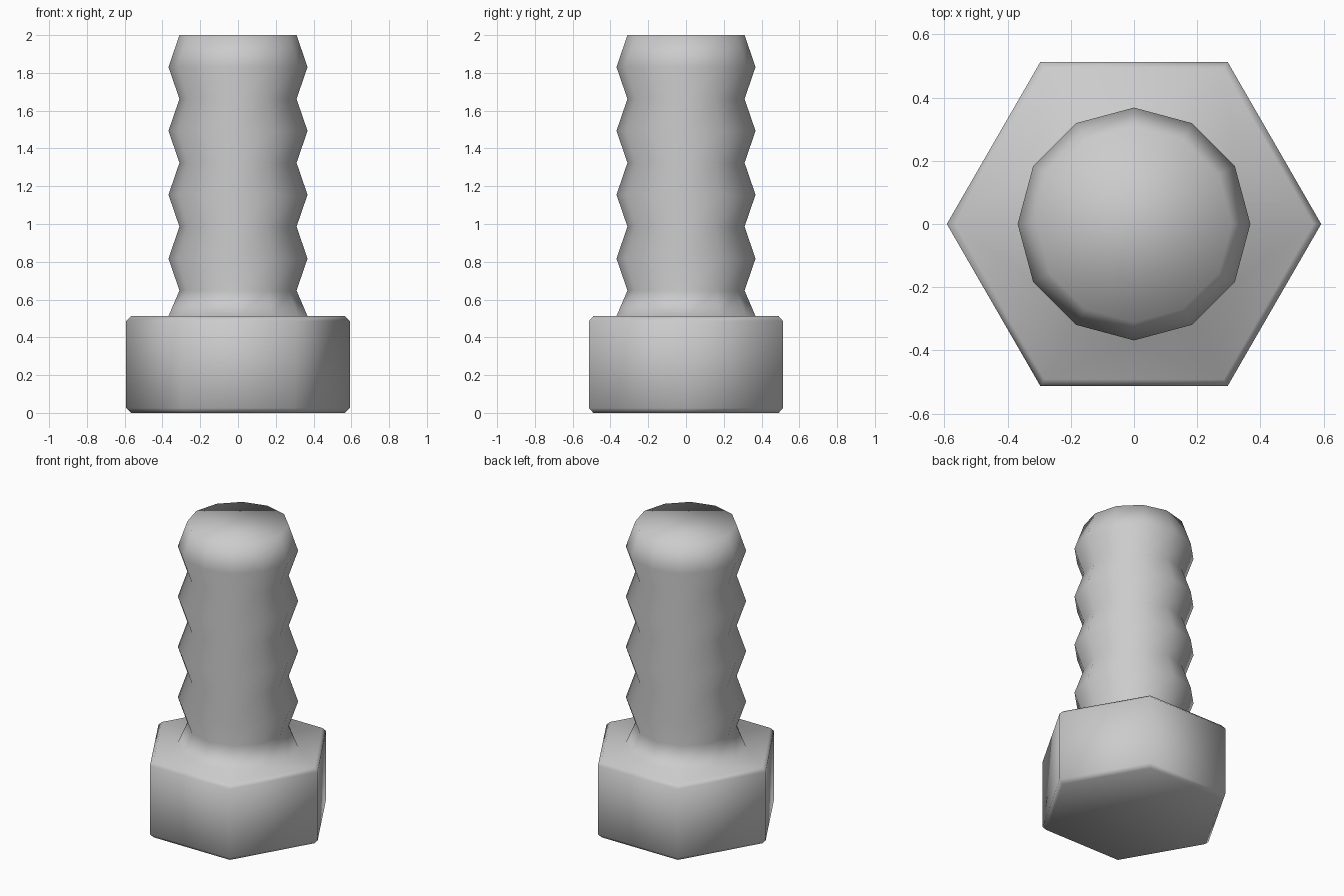
import bpy, bmesh
from math import cos, sin, pi

cube = bpy.data.objects.get("Cube")
if cube:
    bpy.data.objects.remove(cube, do_unlink=True)

steel = bpy.data.materials.new("grey_steel")
steel.use_nodes = True
grey = (0.6, 0.6, 0.6, 1)
steel.diffuse_color = grey
steel.node_tree.nodes["Principled BSDF"].inputs["Base Color"].default_value = grey

bm = bmesh.new()


def ring(sides, radius, z):
    return [bm.verts.new((radius * cos(2 * pi * i / sides),
                          radius * sin(2 * pi * i / sides), z))
            for i in range(sides)]


def bridge(low, high):
    n = len(low)
    for i in range(n):
        j = (i + 1) % n
        bm.faces.new((low[i], low[j], high[j], high[i]))


def stack(sides, profile):
    rings = [ring(sides, r, z) for r, z in profile]
    for low, high in zip(rings, rings[1:]):
        bridge(low, high)
    return rings


# Hexagonal head with small chamfers
head = stack(6, [(0.567, 0), (0.592, 0.025), (0.592, 0.487), (0.567, 0.512)])
bm.faces.new(reversed(head[0]))

# Twelve-sided shank: ridges alternating with grooves
LEVELS = 10
profile = [(0.31 if i % 2 else 0.368,
            0.512 if i == 0 else 2.0 - 0.169 * (LEVELS - 1 - i))
           for i in range(LEVELS)]
shank = stack(12, profile)
bm.faces.new(shank[-1])

# Top of the head, joining the hexagon to the shank
outer, inner = head[-1], shank[0]
for i in range(6):
    a, b = outer[i], outer[(i + 1) % 6]
    p, q, r = (inner[(2 * i + k) % 12] for k in range(3))
    for face in ((a, b, q), (a, q, p), (b, r, q)):
        bm.faces.new(face)

bmesh.ops.recalc_face_normals(bm, faces=bm.faces[:])
for face in bm.faces:
    face.smooth = True

mesh = bpy.data.meshes.new("hex_bolt")
bm.to_mesh(mesh)
bm.free()
mesh.materials.append(steel)
bolt = bpy.data.objects.new("hex_bolt", mesh)
bpy.context.collection.objects.link(bolt)
